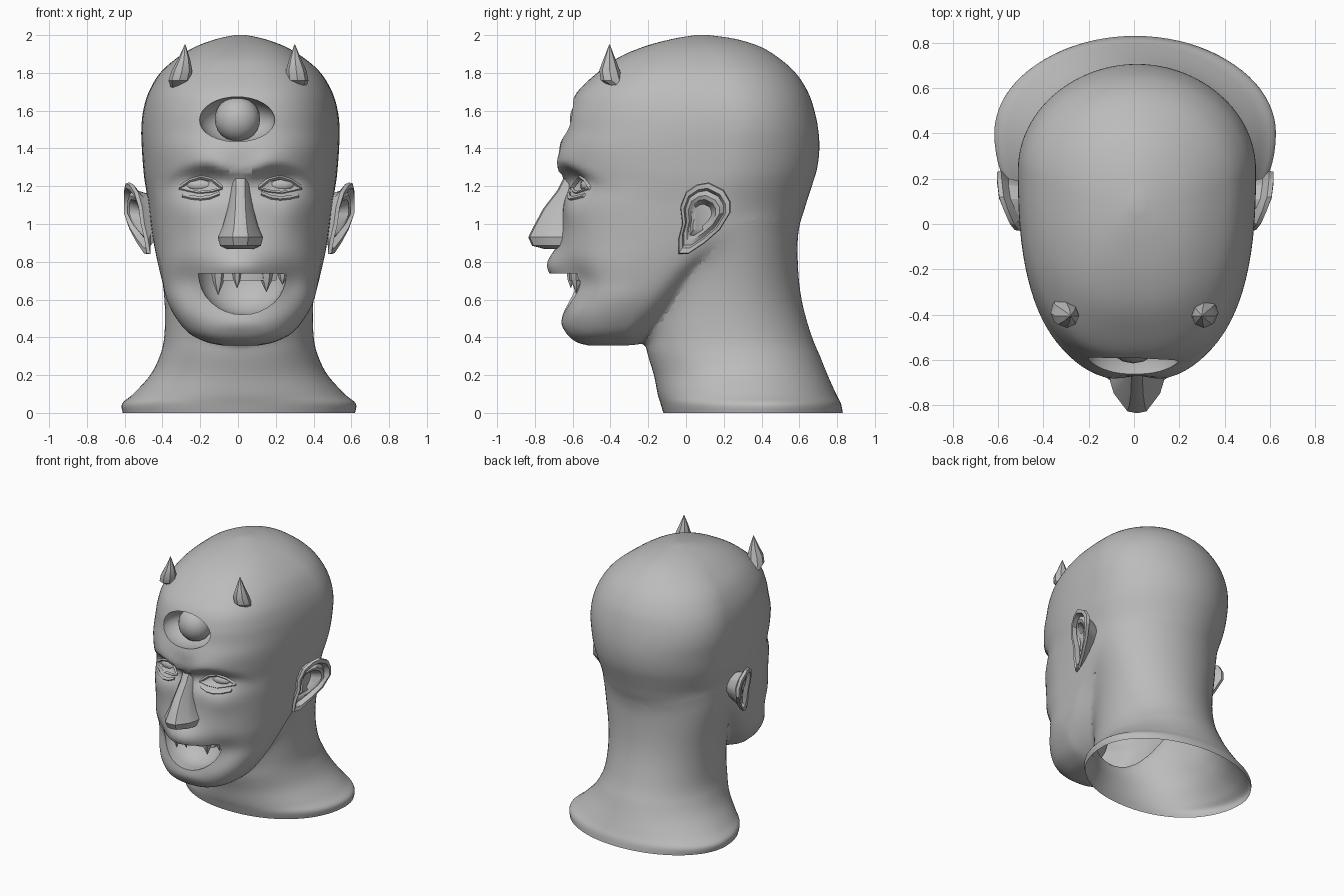
import bpy, bmesh, math
from mathutils import Vector, Matrix
from mathutils.bvhtree import BVHTree

if "Cube" in bpy.data.objects:
    bpy.data.objects.remove(bpy.data.objects["Cube"])

CX = 0.013  # centre line of the face
clay = bpy.data.materials.new("grey clay")
clay.use_nodes = True
clay.diffuse_color = (0.5, 0.5, 0.5, 1)
clay.node_tree.nodes["Principled BSDF"].inputs["Base Color"].default_value = (0.5, 0.5, 0.5, 1)


def g(u):
    return math.exp(-u * u)


def finish(name, bm, angle=35):
    bmesh.ops.recalc_face_normals(bm, faces=bm.faces)
    me = bpy.data.meshes.new(name)
    bm.to_mesh(me)
    bm.free()
    ob = bpy.data.objects.new(name, me)
    bpy.context.collection.objects.link(ob)
    me.materials.append(clay)
    smooth(ob, angle)
    return ob


def smooth(ob, angle):
    bpy.ops.object.select_all(action='DESELECT')
    bpy.context.view_layer.objects.active = ob
    ob.select_set(True)
    bpy.ops.object.shade_smooth_by_angle(angle=math.radians(angle))


def loft(bm, rings):
    vs = [[bm.verts.new(p) for p in r] for r in rings]
    n = len(vs[0])
    for a, b in zip(vs, vs[1:]):
        for i in range(n):
            bm.faces.new((a[i], a[(i + 1) % n], b[(i + 1) % n], b[i]))
    bm.faces.new(vs[0])
    bm.faces.new(vs[-1])


def refine(keys, steps=5):
    """Catmull-Rom interpolation of section rows."""
    out = []
    for i in range(len(keys) - 1):
        p = [keys[max(0, min(len(keys) - 1, i + k))] for k in (-1, 0, 1, 2)]
        for s in range(steps):
            t = s / steps
            out.append([0.5 * (2 * b + (c - a) * t + (2 * a - 5 * b + 4 * c - d) * t * t
                        + (3 * b - a - 3 * c + d) * t ** 3) for a, b, c, d in zip(*p)])
    return out + [keys[-1]]


def section(row, n, power, cx):
    """Egg-shaped ring from (z, front, back, half width, y of widest point)."""
    z, front, back, hw, mid = row
    ring = []
    for i in range(n):
        a = 2 * math.pi * i / n
        c, s = math.cos(a), math.sin(a)
        e = 2 / power if s < 0 else 1
        x = hw * math.copysign(abs(c) ** e, c)
        y = mid + ((back - mid) * s if s > 0 else -(mid - front) * abs(s) ** e)
        ring.append(Vector((cx + x, y, z)))
    return ring


def sculpt(p):
    """Brow, eye sockets, cheeks, lips and chin pushed into the face."""
    if p.y > -0.25:
        return p
    x, z = abs(p.x - CX), p.z
    rise = z - (1.32 - 2.5 * (x - 0.2) ** 2)
    dy = -0.035 * g(rise / (0.07 if rise > 0 else 0.022)) * g(x / 0.4) ** 2 * (1 - 0.6 * g(x / 0.05))
    dy += 0.065 * g((x - 0.19) / 0.11) * g((z - 1.225) / 0.06)
    dy -= 0.015 * g((x - 0.27) / 0.1) * g((z - 1.06) / 0.08)
    dy += 0.045 * g((x - 0.27) / 0.11) * g((z - 0.69) / 0.10)
    dy -= 0.078 * g(x / 0.15) * g((z - 0.775) / 0.1)
    dy -= 0.012 * g(x / 0.15) * g((z - 0.47) / 0.04)
    return p + Vector((0, dy, 0))


# Skull with jaw
skull_rows = [
    (.358, -.52, -.27, .10, -.38), (.375, -.58, -.22, .18, -.38), (.42, -.63, -.16, .27, -.34),
    (.5, -.65, -.08, .34, -.28), (.6, -.64, .02, .393, -.22), (.7, -.65, .10, .42, -.14),
    (.8, -.66, .20, .445, -.05), (.9, -.66, .42, .465, .05), (1.0, -.655, .6, .48, .1),
    (1.1, -.65, .64, .492, .13), (1.2, -.63, .668, .505, .17), (1.3, -.66, .695, .515, .2),
    (1.4, -.67, .706, .522, .22), (1.5, -.642, .70, .525, .24), (1.6, -.62, .68, .515, .24),
    (1.7, -.575, .645, .485, .22), (1.8, -.47, .58, .425, .19), (1.88, -.36, .49, .335, .16),
    (1.94, -.22, .39, .235, .12), (1.98, -.07, .26, .125, .09), (2.0, .05, .12, .03, .08)]
bm = bmesh.new()
loft(bm, [[sculpt(p) for p in section(r, 96, 2.55, CX)] for r in refine(skull_rows)])
bmesh.ops.recalc_face_normals(bm, faces=bm.faces)
tree = BVHTree.FromBMesh(bm)
head = finish("head", bm)


def face_point(x, z):
    return tree.ray_cast(Vector((x, -2, z)), Vector((0, 1, 0)))[0]


# Neck flaring to the shoulders
neck_rows = [
    (0, -.12, .83, .615, .4), (.05, -.135, .82, .618, .4), (.1, -.15, .795, .56, .37),
    (.2, -.17, .75, .47, .32), (.3, -.2, .71, .42, .28), (.4, -.225, .675, .40, .25),
    (.6, -.2, .612, .397, .24), (.8, -.15, .597, .428, .24), (1.0, -.1, .596, .47, .21),
    (1.15, -.05, .59, .46, .18)]
bm = bmesh.new()
loft(bm, [section(r, 80, 2.1, 0.005) for r in refine(neck_rows)])
neck = finish("neck", bm)


def ellipsoid(bm, centre, radii, u=24, v=16):
    m = Matrix.Translation(centre) @ Matrix.Diagonal((*radii, 1))
    return bmesh.ops.create_uvsphere(bm, u_segments=u, v_segments=v, radius=1, matrix=m)["verts"]


# Cutters for the open mouth and the forehead socket
bm = bmesh.new()
for v in ellipsoid(bm, (.025, -.59, .738), (.235, .2, .218), 32):
    v.co.z = min(v.co.z, .738)
    if v.co.y < -.595:
        v.co.y -= .25
bmesh.ops.remove_doubles(bm, verts=bm.verts, dist=.0005)
bmesh.ops.dissolve_limit(bm, angle_limit=.001, verts=bm.verts, edges=bm.edges)
mouth_cutter = finish("mouth_cutter", bm)
bm = bmesh.new()
ellipsoid(bm, (-.005, -.61, 1.552), (.2, .18, .122), 32)
socket_cutter = finish("socket_cutter", bm)

for tool, op in ((neck, 'UNION'), (mouth_cutter, 'DIFFERENCE'), (socket_cutter, 'DIFFERENCE')):
    mod = head.modifiers.new(tool.name, 'BOOLEAN')
    mod.operation, mod.object, mod.solver = op, tool, 'EXACT'
    bpy.context.view_layer.objects.active = head
    bpy.ops.object.modifier_apply(modifier=mod.name)
    bpy.data.objects.remove(tool)

# Open underside of the neck, and a soft blend where jaw and skull meet it
bm = bmesh.new()
bm.from_mesh(head.data)
low = [f for f in bm.faces if f.normal.z < -.9 and f.calc_center_median().z < .01]
bmesh.ops.delete(bm, geom=low, context='FACES')
for i in range(25):
    seam = [v for v in bm.verts if .30 + .003 * i < v.co.z < 1.25 - .005 * i and v.co.y > -.30 + .002 * i]
    bmesh.ops.smooth_vert(bm, verts=seam, factor=.5, use_axis_x=True, use_axis_y=True, use_axis_z=True)
bm.to_mesh(head.data)
bm.free()
smooth(head, 40)

# Nose: rows of (z, ridge y, ridge half width, wing half width, wing y)
bm = bmesh.new()
rings = []
for z, yt, wr, wb, yb in ((.868, -.75, .03, .07, -.70), (.885, -.815, .035, .108, -.70),
                          (.93, -.835, .042, .12, -.69), (.985, -.808, .034, .095, -.68),
                          (1.08, -.757, .027, .068, -.655), (1.18, -.68, .024, .052, -.61),
                          (1.25, -.645, .024, .045, -.59), (1.31, -.62, .02, .04, -.58)):
    half = [(wr, yt + .008), (wb * .85, yt * .4 + yb * .6), (wb, yb), (wb, -.54)]
    pts = [(0, yt)] + half + [(-x, y) for x, y in reversed(half)]
    rings.append([(CX + x, y, z) for x, y in pts])
loft(bm, rings)
finish("nose", bm, 30)

# Eyes with lids and bags
for side, label in ((1, "left"), (-1, "right")):
    bm = bmesh.new()
    c = face_point(CX + side * .2, 1.205)
    ellipsoid(bm, c + Vector((0, .02, 0)), (.085, .036, .036), 12, 8)
    finish(label + "_eye", bm, 50)
    bm = bmesh.new()
    for path, r in ((((.095, 1.19), (.15, 1.235), (.21, 1.25), (.27, 1.23), (.325, 1.19)), .013),
                    (((.095, 1.19), (.15, 1.172), (.22, 1.165), (.28, 1.178), (.325, 1.19)), .010),
                    (((.11, 1.16), (.16, 1.14), (.21, 1.133), (.26, 1.138), (.31, 1.15)), .014)):
        rows = []
        for x, z in path:
            p = face_point(CX + side * x, z)
            rows.append([p + Vector((0, -r * math.cos(a), r * math.sin(a)))
                         for a in (0, math.pi / 2, math.pi, 1.5 * math.pi)])
        loft(bm, rows)
    finish(label + "_eyelids", bm, 30)

# Third eye
bm = bmesh.new()
ellipsoid(bm, (-.003, -.505, 1.555), (.12, .11, .12), 16, 12)
finish("third_eye", bm, 40)


def spike(bm, base, profile, n):
    """Turned point from (height, radius, x lean, y lean) rows."""
    loft(bm, [[(base[0] + dx + r * math.cos(2 * math.pi * i / n),
                base[1] + dy + r * math.sin(2 * math.pi * i / n), base[2] + h)
               for i in range(n)] for h, r, dx, dy in profile])


# Horns, rooted in the scalp
for label, x, lean in (("right", -.3, .02), ("left", .31, -.01)):
    bm = bmesh.new()
    spike(bm, (x, -.405, 1.70), ((0, .03, -lean, .08), (.06, .058, -lean * .5, .012),
                                 (.115, .054, lean * .2, 0), (.17, .033, lean * .7, 0),
                                 (.25, .002, lean, 0)), 8)
    finish(label + "_horn", bm, 30)

# Gum ridge and hanging fangs
bm = bmesh.new()
loft(bm, [[(.045 + x * k, -.55 - .05 * (1 - (x / .17) ** 2) + d, z)
           for d, xs in ((-.02, (-.17, -.09, 0, .09, .17)), (.06, (.17, .09, 0, -.09, -.17)))
           for x in xs] for z, k in ((.75, 1), (.70, .92))])
finish("upper_gum", bm, 30)
bm = bmesh.new()
for x, y, h, r in ((-.105, -.58, .115, .036), (.15, -.58, .10, .036), (-.005, -.61, .08, .025),
                   (.235, -.555, .06, .025)):
    spike(bm, (x, y, .74), ((0, r, 0, 0), (-h * .45, r * .75, 0, 0), (-h, .001, 0, 0)), 6)
finish("fangs", bm, 30)

# Ears: dished shells with a raised rim, flaring towards the back
outline = [(-.04, .84), (.01, .84), (.10, .90), (.18, .97), (.235, 1.06), (.235, 1.12), (.2, 1.18),
           (.12, 1.22), (.06, 1.21), (.0, 1.17), (-.03, 1.09), (-.02, 1.0), (-.04, .92)]


def ear_ring(scale, dx, side, flat=None):
    ring = []
    for y, z in outline:
        yy, zz = .08 + (y - .08) * scale, 1.04 + (z - 1.04) * scale
        x = min(.61, .515 + .32 * (y + .04) + .16 * (z - 1.0)) + dx
        x = max(.47, x) if flat is None else flat
        ring.append((CX - .007 + side * x, yy, zz))
    return ring


for side, label in ((1, "left"), (-1, "right")):
    bm = bmesh.new()
    loft(bm, [ear_ring(.6, 0, side, .44), ear_ring(.78, -.05, side), ear_ring(1, -.02, side),
              ear_ring(.97, 0, side), ear_ring(.83, 0, side), ear_ring(.76, -.035, side),
              ear_ring(.62, -.02, side), ear_ring(.5, -.03, side), ear_ring(.36, 0, side, .505)])
    finish(label + "_ear", bm, 30)
